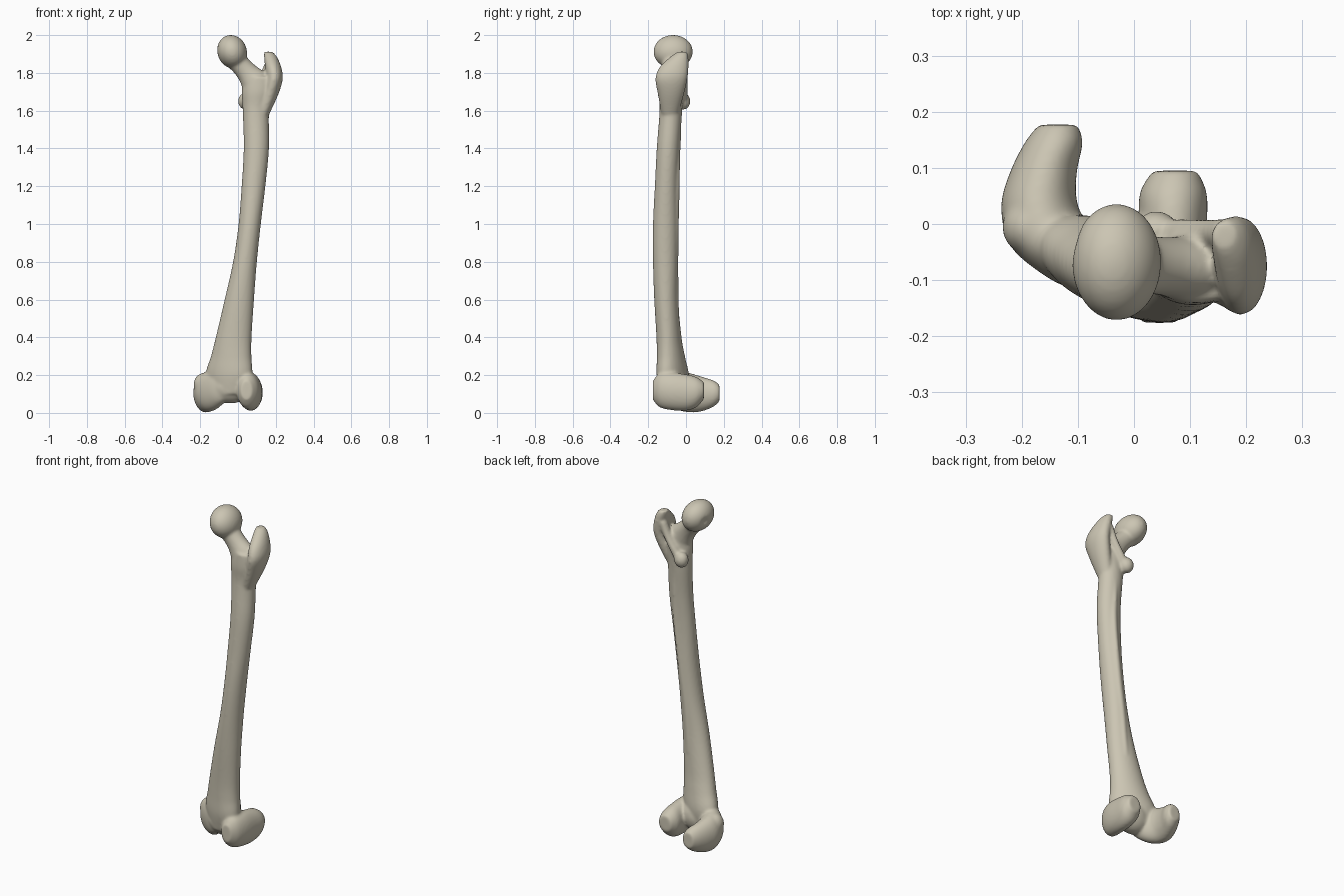
import bpy, bmesh, math
from mathutils import Vector, Matrix

cube = bpy.data.objects.get("Cube")
if cube:
    bpy.data.objects.remove(cube, do_unlink=True)

SIDES = 32
STEPS = 6
X, Y, Z = (Vector(v) for v in ((1, 0, 0), (0, 1, 0), (0, 0, 1)))


def spline(rows):
    """Catmull-Rom interpolation through rows of numbers."""
    out = []
    for i in range(len(rows) - 1):
        a, b, c, d = rows[max(i - 1, 0)], rows[i], rows[i + 1], rows[min(i + 2, len(rows) - 1)]
        for s in range(STEPS):
            t = s / STEPS
            out.append([q + t / 2 * (r - p + t * (2 * p - 5 * q + 4 * r - s4 + t * (3 * (q - r) + s4 - p)))
                        for p, q, r, s4 in zip(a, b, c, d)])
    return out + [list(rows[-1])]


def loft(bm, rows, u, v):
    """Skin ellipses given as (x, y, z, radius along u, radius along v, twist)."""
    rings = []
    for x, y, z, ru, rv, twist in spline([tuple(r) + (0,) * (6 - len(r)) for r in rows]):
        turn = Matrix.Rotation(twist, 3, u.cross(v))
        ring = []
        for k in range(SIDES):
            a = math.tau * k / SIDES
            offset = u * (ru * math.cos(a)) + v * (rv * math.sin(a))
            ring.append(bm.verts.new(Vector((x, y, z)) + turn @ offset))
        rings.append(ring)
    faces = [bm.faces.new((rings[0])), bm.faces.new(rings[-1])]
    for lo, hi in zip(rings, rings[1:]):
        for k in range(SIDES):
            n = (k + 1) % SIDES
            faces.append(bm.faces.new((lo[k], lo[n], hi[n], hi[k])))
    bmesh.ops.recalc_face_normals(bm, faces=faces)


def blob(bm, centre, radii, tilt=0):
    """Ellipsoid, tilted about y."""
    m = Matrix.Translation(centre) @ Matrix.Rotation(tilt, 4, "Y") @ Matrix.Diagonal((*radii, 1))
    return bmesh.ops.create_icosphere(bm, subdivisions=4, radius=1, matrix=m)["verts"]


bm = bmesh.new()

# Shaft, bowed forwards and flaring towards the knee
loft(bm, [
    (.11, -.08, 1.78, .08, .06),
    (.105, -.08, 1.7, .085, .065),
    (.095, -.08, 1.6, .07, .06),
    (.097, -.095, 1.4, .067, .06),
    (.082, -.105, 1.2, .063, .06),
    (.062, -.11, 1, .059, .065),
    (.037, -.11, .8, .063, .065),
    (.007, -.105, .6, .078, .063, -.1),
    (-.023, -.09, .4, .096, .065, -.2),
    (-.036, -.08, .3, .11, .07, -.3),
    (-.048, -.07, .2, .13, .075, -.4),
    (-.05, -.065, .1, .1, .065, -.4)], X, Y)

# Ridge down the back of the shaft
loft(bm, [
    (.1, -.035, 1.55, .012, .012),
    (.1, -.045, 1.3, .016, .014),
    (.068, -.052, 1, .018, .015),
    (.035, -.054, .75, .016, .014),
    (.015, -.045, .5, .01, .01)], X, Y)

# Ball head with a small pit
head = blob(bm, (-.031, -.068, 1.912), (.078, .104, .09), math.radians(-20))
pit, middle = Vector((-.1, -.035, 1.905)), Vector((-.031, -.068, 1.912))
for vert in head:
    near = max(0, 1 - (vert.co - pit).length / .03)
    vert.co += (middle - vert.co).normalized() * .02 * near

# Neck, sloping from the head to the shaft
slope = Vector((.64, 0, -.77))
loft(bm, [
    (-.04, -.07, 1.9, .062, .07),
    (.01, -.072, 1.845, .053, .055),
    (.05, -.075, 1.8, .058, .052),
    (.09, -.08, 1.75, .075, .058),
    (.125, -.08, 1.7, .07, .06)], slope.cross(Y), Y)

# Greater trochanter, hooked at the top
loft(bm, [
    (.16, -.02, 1.912, .022, .025),
    (.172, -.035, 1.885, .034, .048),
    (.186, -.063, 1.83, .043, .077),
    (.191, -.077, 1.77, .046, .085),
    (.17, -.08, 1.69, .045, .07),
    (.13, -.085, 1.58, .035, .045)], X, Y)

# Crest across the back and lesser trochanter at its foot
loft(bm, [
    (.165, -.015, 1.85, .024, .025),
    (.13, -.018, 1.77, .025, .026),
    (.08, -.015, 1.69, .028, .024),
    (.045, -.015, 1.63, .025, .02)], X, Y)
blob(bm, (.04, -.014, 1.65), (.04, .037, .045))

# Inner condyle, curving outwards and back
loft(bm, [
    (-.08, -.118, .15, .025, .05),
    (-.1, -.095, .135, .055, .08),
    (-.14, -.04, .12, .08, .105),
    (-.168, .03, .105, .069, .103),
    (-.162, .09, .1, .06, .09),
    (-.143, .145, .102, .052, .07),
    (-.135, .177, .105, .035, .045)], X, Z)

# Outer condyle
loft(bm, [
    (.045, -.176, .12, .03, .05),
    (.05, -.14, .12, .056, .09),
    (.062, -.08, .115, .062, .1),
    (.069, 0, .108, .061, .096),
    (.07, .055, .11, .06, .08),
    (.073, .095, .118, .04, .045)], X, Z)

# Kneecap groove joining the condyles
blob(bm, (-.04, -.06, .14), (.11, .075, .09))
blob(bm, (-.185, -.005, .15), (.05, .05, .06))

mesh = bpy.data.meshes.new("thigh_bone")
bm.to_mesh(mesh)
bm.free()
bone = bpy.data.objects.new("thigh_bone", mesh)
bpy.context.collection.objects.link(bone)

# Fuse the parts and blend their joins
fuse = bone.modifiers.new("fuse", "REMESH")
fuse.mode = "VOXEL"
fuse.voxel_size = .007
fuse.use_smooth_shade = True
blend = bone.modifiers.new("blend", "SMOOTH")
blend.factor = .5
blend.iterations = 10

ivory = bpy.data.materials.new("ivory_bone")
ivory.use_nodes = True
colour = (.6, .56, .45, 1)
ivory.diffuse_color = colour
ivory.node_tree.nodes["Principled BSDF"].inputs["Base Color"].default_value = colour
mesh.materials.append(ivory)
for face in mesh.polygons:
    face.use_smooth = True
